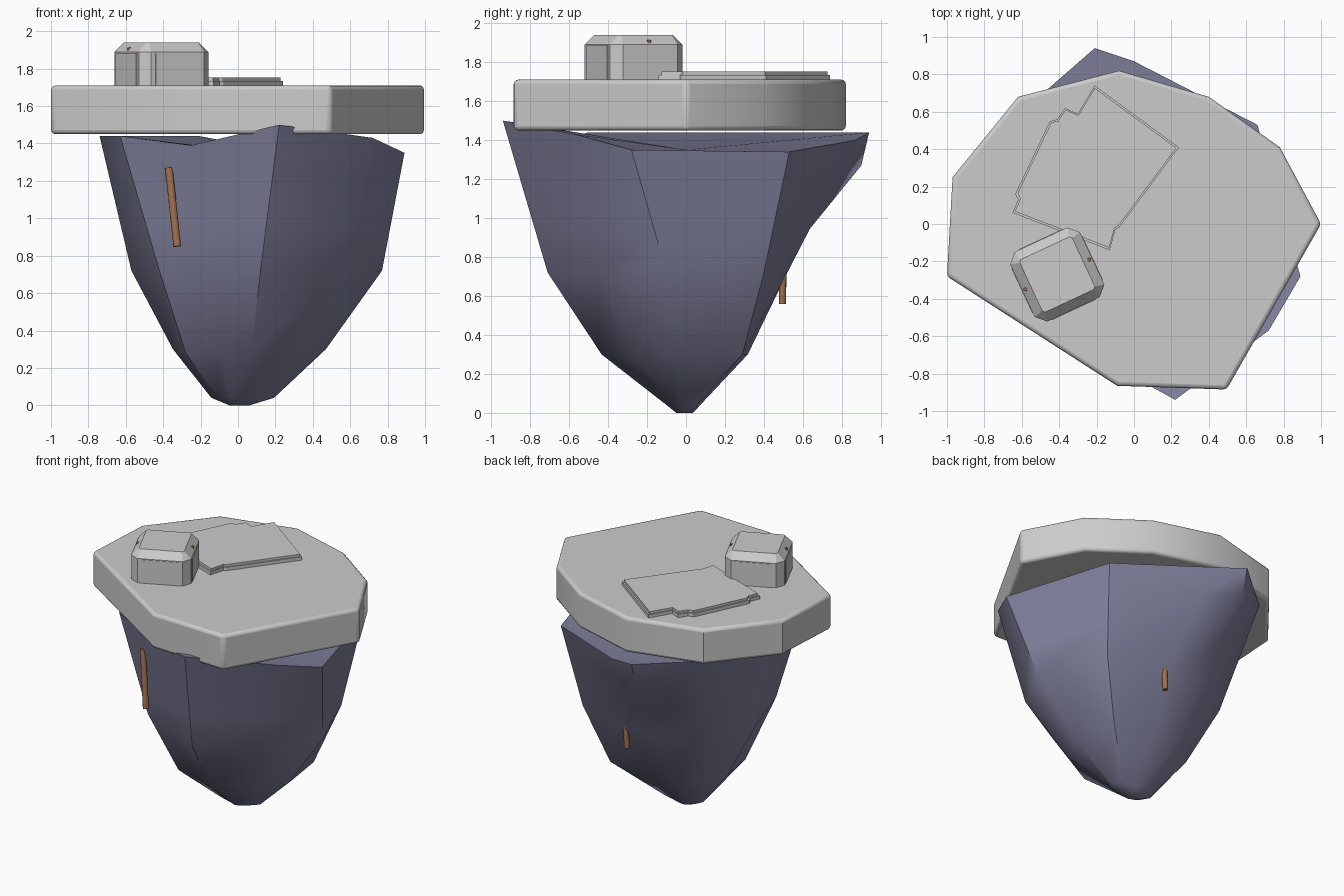
import bpy, bmesh, math
from mathutils import Vector, Matrix

if "Cube" in bpy.data.objects:
    bpy.data.objects.remove(bpy.data.objects["Cube"])


def smooth_by_angle(ob, deg):
    bpy.ops.object.select_all(action='DESELECT')
    ob.select_set(True)
    bpy.context.view_layer.objects.active = ob
    bpy.ops.object.shade_smooth_by_angle(angle=math.radians(deg))


def make(name, verts, faces, smooth=None, mat=None):
    me = bpy.data.meshes.new(name)
    me.from_pydata([tuple(v) for v in verts], [], faces)
    bm = bmesh.new()
    bm.from_mesh(me)
    bmesh.ops.recalc_face_normals(bm, faces=bm.faces)
    bm.to_mesh(me)
    bm.free()
    ob = bpy.data.objects.new(name, me)
    bpy.context.collection.objects.link(ob)
    if mat:
        me.materials.append(mat)
    if smooth:
        smooth_by_angle(ob, smooth)
    return ob


def loft(name, rings, smooth=None, mat=None, sunken=None):
    n = len(rings[0])
    verts = [p for r in rings for p in r]
    faces = [(k * n + i, k * n + (i + 1) % n, (k + 1) * n + (i + 1) % n, (k + 1) * n + i)
             for k in range(len(rings) - 1) for i in range(n)]
    faces.append(tuple(range(n)))
    top = (len(rings) - 1) * n
    if sunken is None:
        faces.append(tuple(range(top, top + n)))
    else:  # fan to a sunken centre point
        verts.append(sunken)
        faces += [(top + i, top + (i + 1) % n, len(verts) - 1) for i in range(n)]
    return make(name, verts, faces, smooth, mat)


def slab(name, outline, z0, z1, bevel=0):
    ob = loft(name, [[(x, y, z) for x, y in outline] for z in (z0, z1)])
    if bevel:
        m = ob.modifiers.new("bevel", 'BEVEL')
        m.width, m.segments, m.limit_method = bevel, 3, 'ANGLE'
        m.angle_limit = math.radians(50)
        smooth_by_angle(ob, 32)
    return ob


def rod(name, a, b, r, mat, sides=10):
    a, b = Vector(a), Vector(b)
    q = (b - a).to_track_quat('Z', 'Y')
    ring = [q @ Vector((r * math.cos(t), r * math.sin(t), 0))
            for t in (2 * math.pi * i / sides for i in range(sides))]
    return loft(name, [[p + e for p in ring] for e in (a, b)], 40, mat)


def colour(name, rgb):
    m = bpy.data.materials.new(name)
    m.diffuse_color = (*rgb, 1)
    m.use_nodes = True
    m.node_tree.nodes["Principled BSDF"].inputs["Base Color"].default_value = m.diffuse_color
    return m


copper = colour("copper", (0.36, 0.16, 0.08))
stone = colour("blue_stone", (0.22, 0.22, 0.34))

# hanging rock: ragged rim tapering to a narrow ridge at the bottom
rim = [(.22, -.94, 1.5), (.72, -.57, 1.43), (.89, -.28, 1.35), (.66, .53, 1.34), (0, .87, 1.4),
       (-.21, .94, 1.44), (-.6, .6, 1.44), (-.74, -.05, 1.44), (-.63, -.5, 1.44), (-.25, -.68, 1.39)]
waist = [(.12, -.71), (.58, -.45), (.77, -.1), (.57, .4), (.13, .52),
         (-.2, .51), (-.5, .3), (-.57, 0), (-.42, -.46), (-.15, -.58)]
rim = [Vector(p) for p in rim]
mid = [Vector((x, y, .72)) for x, y in waist]
upper = [m.lerp(r, .72) for m, r in zip(mid, rim)]
upper[5].y, upper[5].z = .9, 1.27
lower = [m.lerp(r, .33) for m, r in zip(mid, rim)]
lower[5].y = .6
base = [Vector((m.x * .61, m.y * .61, .3)) for m in mid]
base[3] = Vector((.42, .29, .3))
base[8] = Vector((-.28, -.3, .28))
tip = [[(m.x * a, m.y * b, z) for m in mid] for a, b, z in ((.08, .07, 0), (.25, .14, .04))]
loft("rock_underside", tip + [base, mid, lower, upper, rim], 45, stone, sunken=(.1, 0, 1.35))

# platform slab
slab("platform", [(1, 0), (.78, .41), (.4, .68), (-.08, .82), (-.62, .68), (-.97, .25),
                  (-1, -.28), (-.09, -.865), (.495, -.885)], 1.45, 1.71, .022)

# stepped landing pad
pad = [(-.21, .74), (.24, .41), (-.08, -.02), (-.1, -.03), (-.13, -.14), (-.65, .06),
       (-.62, .13), (-.635, .16), (-.45, .55), (-.41, .56), (-.37, .62), (-.3, .59)]
c = Vector((-.21, .3))
slab("pad_base", pad, 1.7, 1.735)
slab("pad_top", [tuple(c + (Vector(p) - c) * .97) for p in pad], 1.73, 1.752)

# hut: chamfered box with sloped roof edge
R = Matrix.Translation((-.41, -.27, 0)) @ Matrix.Rotation(math.radians(25), 4, 'Z')


def octagon(h, ch, z):
    k = h - ch
    return [R @ Vector((x, y, z)) for x, y in ((h, -k), (h, k), (k, h), (-k, h),
                                               (-h, k), (-h, -k), (-k, -h), (k, -h))]


loft("hut_body", [octagon(.205, .05, 1.7), octagon(.205, .05, 1.89), octagon(.155, .012, 1.94)])

# thin wall panels on the four sides
for i in range(4):
    M = R @ Matrix.Rotation(i * math.pi / 2, 4, 'Z')
    loft("wall_panel_%d" % i, [[M @ Vector((x, y, z)) for x, y in
         ((-.13, -.209), (.13, -.209), (.13, -.19), (-.13, -.19))] for z in (1.7, 1.885)])

# copper studs on the roof slope
for i, (x, y) in enumerate(((-.58, -.35), (-.24, -.19))):
    rod("roof_stud_%d" % i, (x, y, 1.88), (x, y, 1.914), .01, copper)

# copper rods in the rock
rod("front_rod", (-.37, -.59, 1.27), (-.325, -.62, .85), .021, copper)
rod("back_rod", (.14, .495, .56), (.16, .5, .95), .019, copper)
